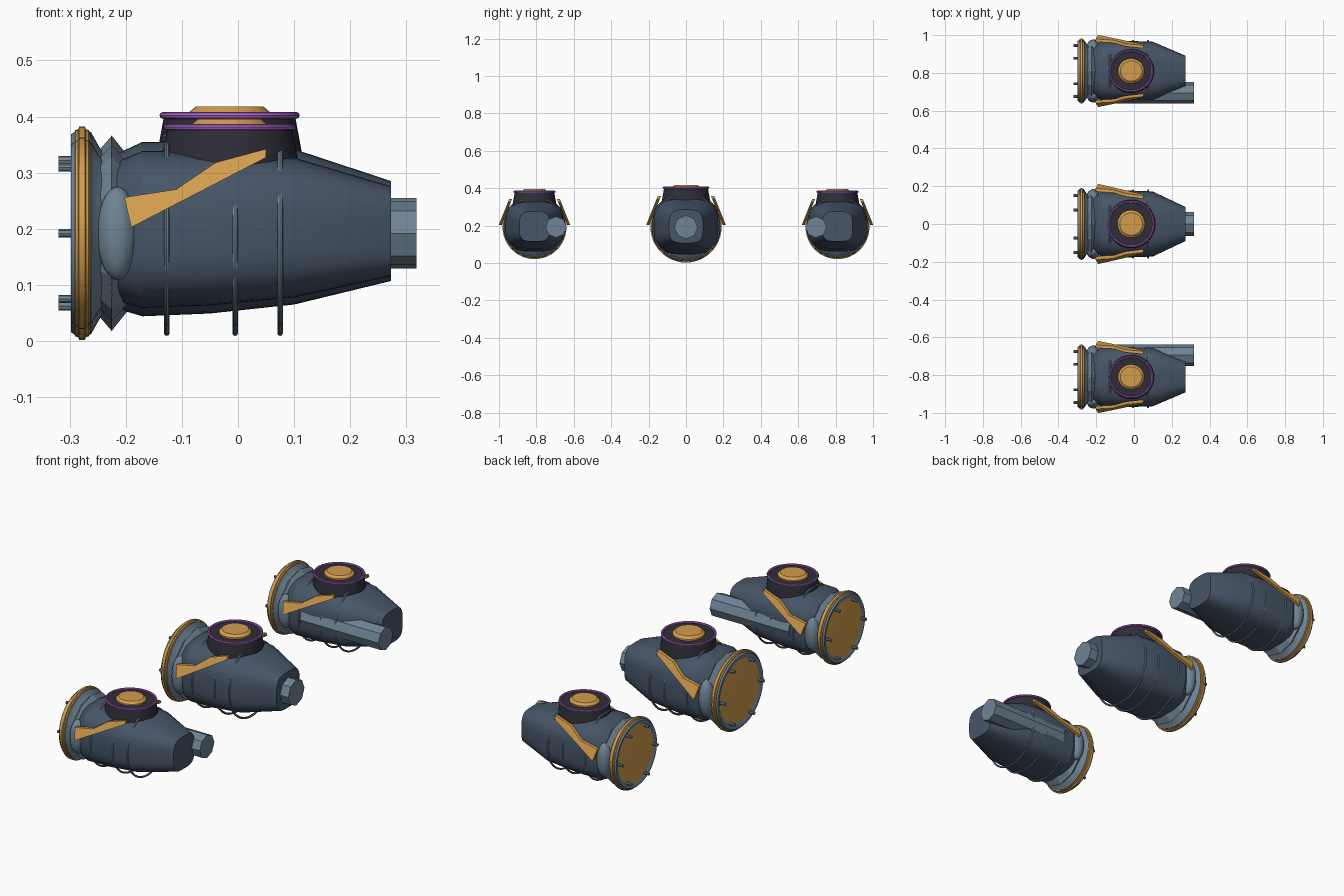
import bpy, bmesh, math
from mathutils import Matrix, Vector

if "Cube" in bpy.data.objects:
    bpy.data.objects.remove(bpy.data.objects["Cube"])


def material(name, r, g, b):
    m = bpy.data.materials.new(name)
    m.use_nodes = True
    m.diffuse_color = (r, g, b, 1)
    m.node_tree.nodes["Principled BSDF"].inputs["Base Color"].default_value = (r, g, b, 1)
    return m


HULL = material("dark slate", 0.063, 0.092, 0.14)
STEEL = material("light slate", 0.16, 0.23, 0.30)
GOLD = material("gold", 0.65, 0.34, 0.075)
DARK = material("charcoal", 0.028, 0.027, 0.04)
PURPLE = material("purple", 0.42, 0.13, 0.60)
AXIS_Z = 0.192
TO_X = Matrix.Rotation(math.pi / 2, 4, 'Y')


def finish(bm, name, mat, loc, scale, smooth=35):
    bmesh.ops.remove_doubles(bm, verts=bm.verts, dist=1e-5)
    bmesh.ops.recalc_face_normals(bm, faces=bm.faces)
    mesh = bpy.data.meshes.new(name)
    bm.to_mesh(mesh)
    bm.free()
    mesh.materials.append(mat)
    ob = bpy.data.objects.new(name, mesh)
    bpy.context.collection.objects.link(ob)
    ob.location, ob.scale = loc, scale
    if smooth:
        bpy.ops.object.select_all(action='DESELECT')
        ob.select_set(True)
        bpy.context.view_layer.objects.active = ob
        bpy.ops.object.shade_smooth_by_angle(angle=math.radians(smooth))
    return ob


def loft(rings, capped=True):
    """Skin a list of equally long point rings."""
    bm = bmesh.new()
    rows = [[bm.verts.new(p) for p in ring] for ring in rings]
    n = len(rows[0])
    for a, b in zip(rows, rows[1:]):
        for i in range(n):
            j = (i + 1) % n
            bm.faces.new((a[i], a[j], b[j], b[i]))
    if capped:
        bm.faces.new(rows[0])
        bm.faces.new(rows[-1])
    return bm


def lathe(profile, sides, axis='X', capped=True):
    """Turn (position, radius) pairs about an axis."""
    rings = []
    for t, r in profile:
        ring = []
        for i in range(sides):
            a = math.tau * i / sides
            u, v = r * math.cos(a), r * math.sin(a)
            ring.append((t, u, v) if axis == 'X' else (u, v, t))
        rings.append(ring)
    return loft(rings, capped)


def hoop(major, minor, at, axis, sides=48, around=8):
    loop = [(at + minor * math.cos(math.tau * k / around),
             major + minor * math.sin(math.tau * k / around)) for k in range(around + 1)]
    return lathe(loop, sides, axis, False)


def hull_ring(x, half_y, top, bottom, power, n=48):
    """Rounded square section with its own height above and below the axis."""
    ring = []
    for i in range(n):
        c, s = math.cos(math.tau * i / n), math.sin(math.tau * i / n)
        y = half_y * math.copysign(abs(c) ** (2 / power), c)
        z = (top if s > 0 else bottom) * math.copysign(abs(s) ** (2 / power), s)
        ring.append((x, y, z))
    return ring


def pod(side, y, s, barrel_start, barrel_y):
    loc, scale = (0, y, AXIS_Z), (1, s, s)

    def add(bm, name, mat, smooth=35):
        return finish(bm, side + "_" + name, mat, loc, scale, smooth)

    # Hull
    sections = [(-0.235, 0.12, 0.12, 0.115, 2.4), (-0.215, 0.15, 0.142, 0.135, 2.6),
                (-0.17, 0.174, 0.163, 0.148, 2.9), (-0.05, 0.178, 0.163, 0.143, 3),
                (0.1, 0.172, 0.15, 0.127, 3), (0.273, 0.09, 0.093, 0.085, 3.6)]
    add(loft([hull_ring(*q) for q in sections]), "hull", HULL, 25)

    # Hoops round the hull
    for i, x in enumerate((-0.127, -0.005, 0.075)):
        add(hoop(0.178, 0.005, x, 'X'), f"hoop_{i + 1}", STEEL)

    # Faceted collar and nozzle bell with its hollow mouth
    add(lathe([(-0.19, 0.13), (-0.225, 0.174), (-0.25, 0.145)], 12), "collar", STEEL, 0)
    add(lathe([(-0.225, 0.135), (-0.245, 0.15), (-0.262, 0.18), (-0.288, 0.183),
               (-0.298, 0.176), (-0.298, 0.165), (-0.285, 0.143), (-0.268, 0.12),
               (-0.255, 0.1), (-0.25, 0.085)], 48), "nozzle_bell", STEEL)
    add(lathe([(-0.252, 0.09), (-0.258, 0.087)], 32), "nozzle_core", GOLD)
    add(lathe([(-0.262, 0.176), (-0.266, 0.184), (-0.271, 0.185), (-0.273, 0.19),
               (-0.283, 0.19), (-0.285, 0.185), (-0.29, 0.184), (-0.292, 0.176)], 48),
        "nozzle_band", GOLD)

    # Pins on the nozzle rim
    bm = bmesh.new()
    for i in range(6):
        a = math.tau * i / 6
        spot = Vector((-0.303, 0.15 * math.cos(a), 0.15 * math.sin(a)))
        bmesh.ops.create_cone(bm, cap_ends=True, segments=8, radius1=0.008, radius2=0.008,
                              depth=0.034, matrix=Matrix.Translation(spot) @ TO_X)
    add(bm, "rim_pins", STEEL)

    # Cheek fairings and gold braces, mirrored
    outline = [(-0.203, 0.071), (-0.11, 0.087), (-0.04, 0.14), (0.05, 0.167),
               (0.05, 0.15), (-0.19, 0.012)]
    for word, m in (("left", 1), ("right", -1)):
        bm = bmesh.new()
        bmesh.ops.create_uvsphere(bm, u_segments=24, v_segments=14, radius=1)
        bmesh.ops.transform(bm, verts=bm.verts, matrix=Matrix.Translation((-0.215, m * 0.143, 0))
                            @ Matrix.Diagonal((0.036, 0.042, 0.092, 1)))
        add(bm, word + "_cheek", STEEL)
        plate = [[(x, m * (d - 0.4 * z), z) for x, z in outline] for d in (0.2, 0.217)]
        add(loft(plate), word + "_brace", GOLD, 0)

    # Octagonal barrel
    bm = lathe([(barrel_start, 0.063), (0.318, 0.063)], 8)
    bmesh.ops.translate(bm, verts=bm.verts, vec=(0, barrel_y, 0))
    add(bm, "barrel", STEEL, 0)

    # Turret on top
    loc, scale = (-0.015, y, AXIS_Z), (0.5 + s / 2, s, s)
    add(lathe([(0.09, 0.13), (0.148, 0.128), (0.208, 0.117)], 40, 'Z'), "turret", DARK)
    add(hoop(0.119, 0.006, 0.21, 'Z'), "turret_ring", PURPLE)
    add(lathe([(0.2, 0.074), (0.215, 0.073), (0.226, 0.06)], 32, 'Z'), "turret_cap", GOLD, 25)


pod("centre", 0, 1, 0.26, 0)
pod("front", -0.81, 0.9, -0.11, 0.128)
pod("rear", 0.81, 0.9, -0.11, -0.128)
